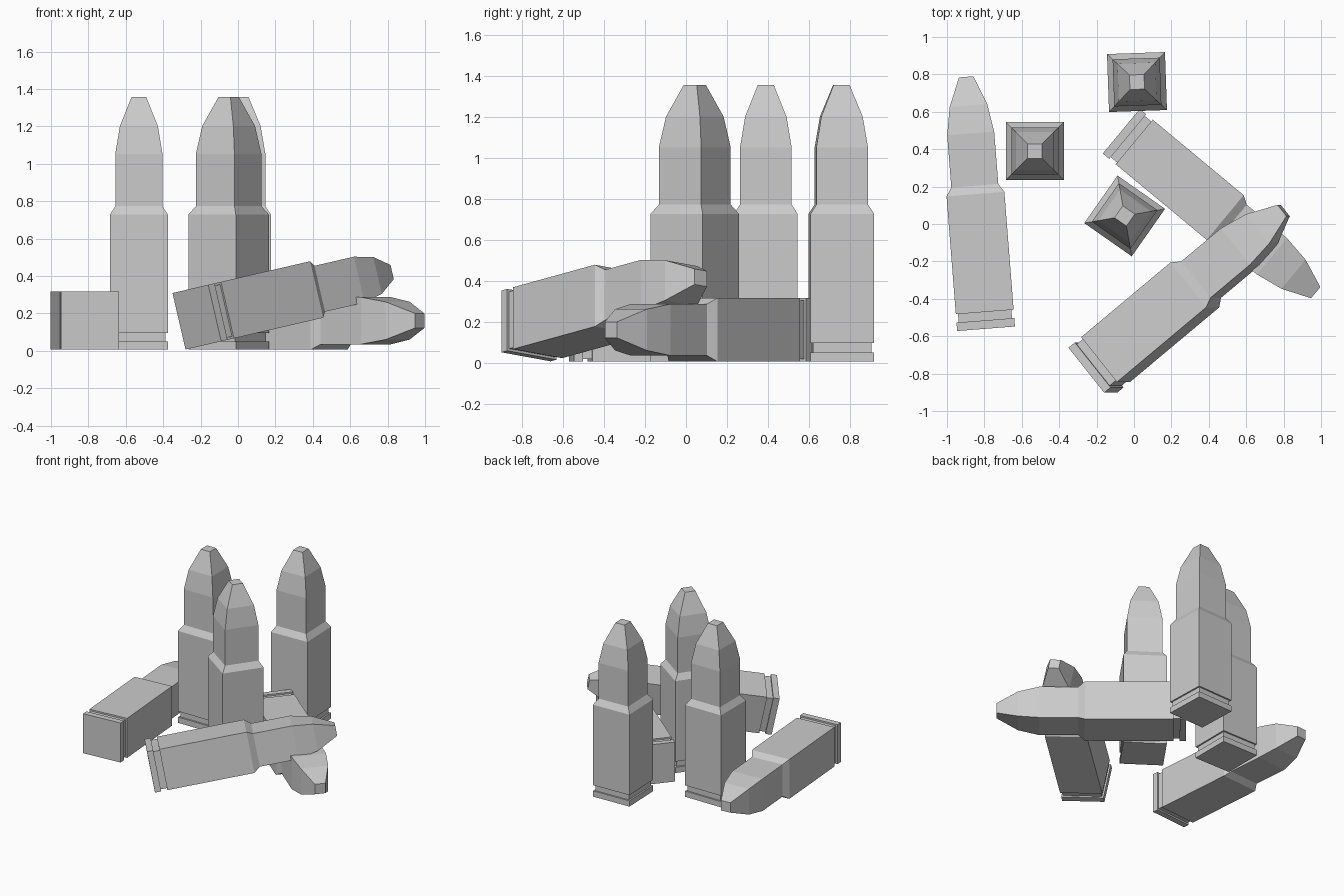
import bpy, bmesh
from math import radians
from mathutils import Matrix

cube = bpy.data.objects.get("Cube")
if cube:
    bpy.data.objects.remove(cube, do_unlink=True)

# Single plain grey
grey = bpy.data.materials.new("plain_grey")
grey.use_nodes = True
colour = (0.6, 0.6, 0.6, 1)
grey.diffuse_color = colour
grey.node_tree.nodes["Principled BSDF"].inputs["Base Color"].default_value = colour

# Height and half width of each square section: rim, groove, case, shoulder, bullet
PROFILE = [(0, .155), (.045, .155), (.045, .143), (.09, .143), (.09, .155),
           (.722, .155), (.767, .126), (1.047, .126), (1.197, .101), (1.351, .039)]


def square_cartridge_mesh():
    bm = bmesh.new()
    rings = [[bm.verts.new((sx * h, sy * h, z))
              for sx, sy in ((-1, -1), (1, -1), (1, 1), (-1, 1))]
             for z, h in PROFILE]
    for low, high in zip(rings, rings[1:]):
        for i in range(4):
            j = (i + 1) % 4
            bm.faces.new((low[i], low[j], high[j], high[i]))
    bm.faces.new(rings[0][::-1])
    bm.faces.new(rings[-1])
    bmesh.ops.recalc_face_normals(bm, faces=bm.faces)
    mesh = bpy.data.meshes.new("square_cartridge")
    bm.to_mesh(mesh)
    bm.free()
    mesh.materials.append(grey)
    return mesh


MESH = square_cartridge_mesh()


def turn(angle, axis):
    return Matrix.Rotation(radians(angle), 4, axis)


def place(name, base, rotation):
    obj = bpy.data.objects.new(name, MESH)
    bpy.context.collection.objects.link(obj)
    obj.matrix_world = Matrix.Translation(base) @ rotation


def lay(name, base, heading, tilt=0):
    place(name, base, turn(-tilt, 'Y') @ turn(heading, 'Z') @ turn(90, 'Y'))


# Upright cartridges
place("standing_cartridge_right", (-.53, .39, .006), turn(0, 'Z'))
place("standing_cartridge_back", (.016, .759, .006), turn(2, 'Z'))
place("standing_cartridge_middle", (-.05, .043, .006), turn(-35, 'Z'))

# Fallen cartridges, the last one leaning on the one below it
lay("fallen_cartridge_right", (-.791, -.56, .161), 94.5)
lay("fallen_cartridge_under", (-.068, .496, .161), -39.7)
lay("leaning_cartridge_front", (-.22, -.782, .18), 39.2, 13)
